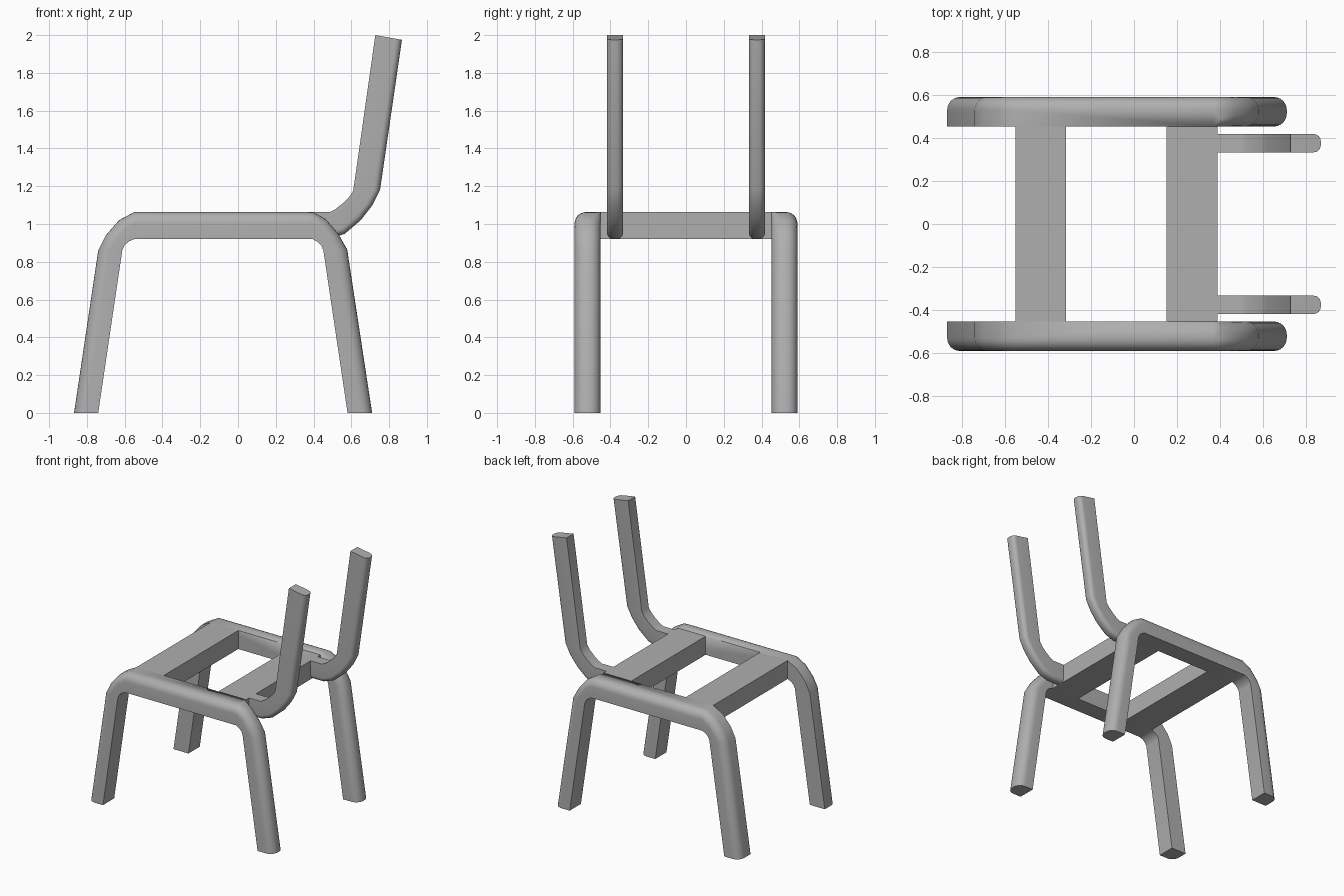
import bpy, bmesh, math
from mathutils import Vector

if "Cube" in bpy.data.objects:
    bpy.data.objects.remove(bpy.data.objects["Cube"])

grey = bpy.data.materials.new("dark_grey")
grey.diffuse_color = (0.43, 0.43, 0.43, 1)
grey.use_nodes = True
grey.node_tree.nodes["Principled BSDF"].inputs["Base Color"].default_value = grey.diffuse_color


def finish(obj, mirror):
    bpy.context.collection.objects.link(obj)
    obj.data.materials.append(grey)
    if mirror:
        obj.modifiers.new("Mirror", 'MIRROR').use_axis = (False, True, False)
    bpy.ops.object.select_all(action='DESELECT')
    obj.select_set(True)
    bpy.context.view_layer.objects.active = obj
    bpy.ops.object.shade_smooth_by_angle(angle=math.radians(32))


def loft(name, stations, y0, y1, r_side, arc=6):
    """Bar between an inner and outer line; outer edges are rounded.
    Station: (inner_xz, outer_xz, radius on the y0 edge)."""
    bm = bmesh.new()
    rings = []
    for (ix, iz), (ox, oz), r_in in stations:
        a, b = Vector((ix, 0, iz)), Vector((ox, 0, oz))
        length = (b - a).length
        section = [(0, y0), (0, y1)]
        for k in range(arc + 1):
            t = math.pi / 2 * k / arc
            section.append((length - r_side * (1 - math.sin(t)), y1 - r_side * (1 - math.cos(t))))
        for k in range(arc + 1):
            t = math.pi / 2 * k / arc
            section.append((length - r_in * (1 - math.cos(t)), y0 + r_in * (1 - math.sin(t))))
        ring = []
        for u, y in section:
            p = a.lerp(b, u / length)
            ring.append(bm.verts.new((p.x, y, p.z)))
        rings.append(ring)
    n = len(rings[0])
    for r, s in zip(rings, rings[1:]):
        for i in range(n):
            j = (i + 1) % n
            bm.faces.new((r[i], r[j], s[j], s[i]))
    bm.faces.new(rings[0])
    bm.faces.new(rings[-1])
    bmesh.ops.remove_doubles(bm, verts=bm.verts, dist=1e-5)
    bmesh.ops.recalc_face_normals(bm, faces=bm.faces)
    me = bpy.data.meshes.new(name)
    bm.to_mesh(me)
    bm.free()
    finish(bpy.data.objects.new(name, me), True)


def box(name, x0, x1, y, z0, z1):
    bm = bmesh.new()
    bmesh.ops.create_cube(bm, size=1)
    for v in bm.verts:
        v.co = ((x0 + x1) / 2 + v.co.x * (x1 - x0), v.co.y * 2 * y,
                (z0 + z1) / 2 + v.co.z * (z1 - z0))
    me = bpy.data.meshes.new(name)
    bm.to_mesh(me)
    bm.free()
    finish(bpy.data.objects.new(name, me), False)


# side frames: front leg, seat rail and rear leg in one bent bar
R = 0.06
loft("side_frame", [
    ((-0.74, 0), (-0.868, 0), 0),
    ((-0.612, 0.865), (-0.74, 0.86), 0),
    ((-0.60, 0.888), (-0.70, 0.94), 0),
    ((-0.578, 0.908), (-0.63, 1.02), 0),
    ((-0.55, 0.92), (-0.55, 1.063), 0),
    ((0.37, 0.92), (0.37, 1.063), 0),
    ((0.395, 0.92), (0.40, 1.061), R * 0.6),
    ((0.422, 0.905), (0.465, 1.025), R),
    ((0.442, 0.885), (0.53, 0.95), R),
    ((0.452, 0.86), (0.578, 0.865), R),
    ((0.58, 0), (0.71, 0), R),
], 0.453, 0.59, R)

# seat cross bars
box("front_seat_bar", -0.55, -0.315, 0.453, 0.92, 1.063)
box("rear_seat_bar", 0.15, 0.387, 0.453, 0.92, 1.063)

# backrest posts
P = 0.034
loft("backrest_post", [
    ((0.387, 1.063), (0.387, 0.92), P),
    ((0.485, 1.063), (0.485, 0.92), P),
    ((0.515, 1.078), (0.565, 0.948), P),
    ((0.555, 1.11), (0.65, 1.02), P),
    ((0.588, 1.142), (0.712, 1.10), P),
    ((0.61, 1.175), (0.752, 1.18), P),
    ((0.727, 2.0), (0.868, 1.975), P),
], 0.333, 0.418, P)
